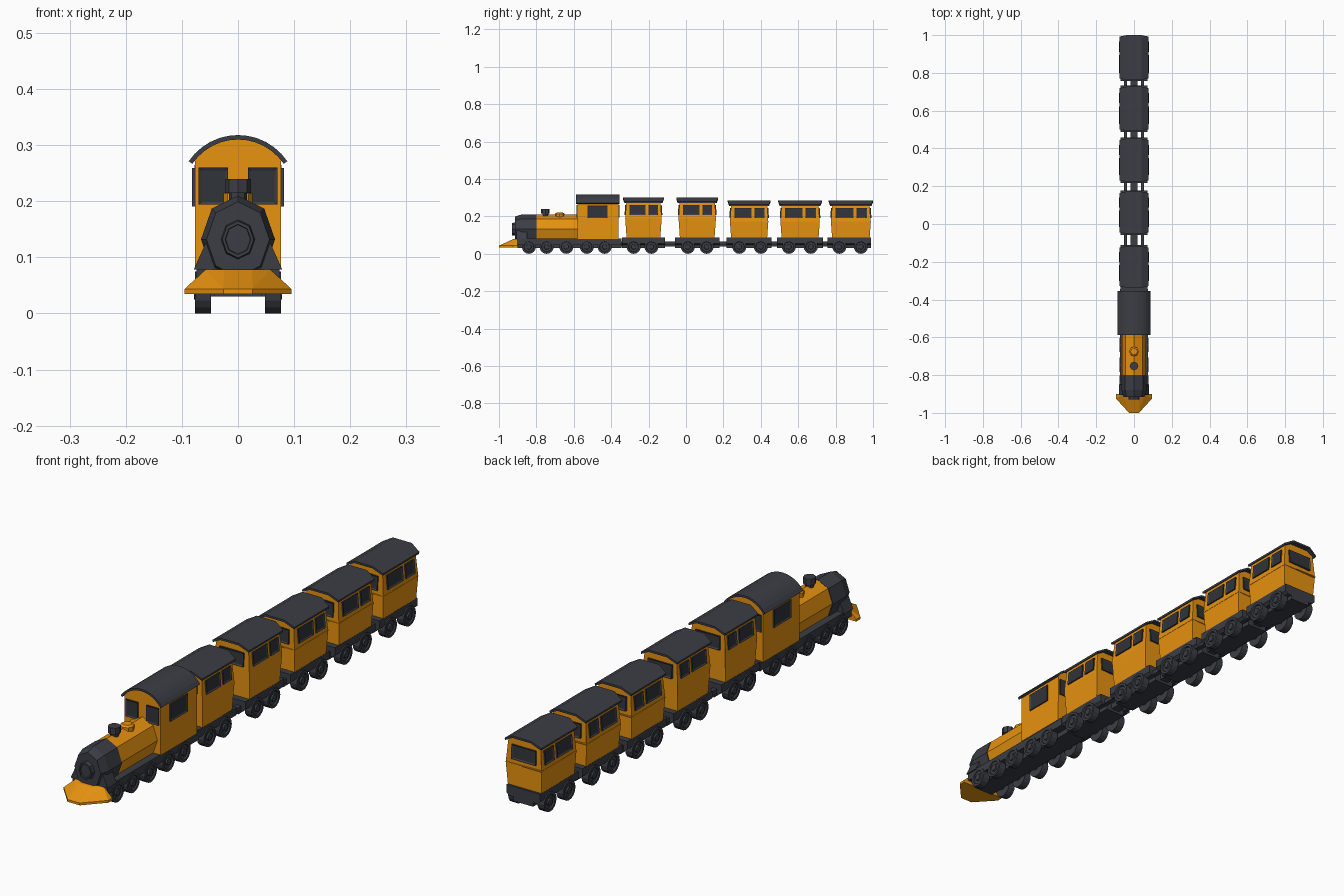
import bpy, bmesh
from math import sin, cos, pi, radians
from mathutils import Vector, Matrix

if "Cube" in bpy.data.objects:
    bpy.data.objects.remove(bpy.data.objects["Cube"])


def material(name, rgb):
    m = bpy.data.materials.new(name)
    m.diffuse_color = (*rgb, 1)
    m.use_nodes = True
    m.node_tree.nodes["Principled BSDF"].inputs["Base Color"].default_value = m.diffuse_color
    return m


ORANGE = material("orange_paint", (0.80, 0.29, 0.005))
DARK = material("dark_metal", (0.045, 0.048, 0.06))
PANE = material("dark_pane", (0.03, 0.033, 0.042))


def finish(name, bm, mat):
    bmesh.ops.recalc_face_normals(bm, faces=bm.faces)
    me = bpy.data.meshes.new(name)
    bm.to_mesh(me)
    bm.free()
    me.materials.append(mat)
    ob = bpy.data.objects.new(name, me)
    bpy.context.collection.objects.link(ob)
    return ob


def loft(name, rings, mat):
    """Skin a stack of equal-length rings of 3D points and cap both ends."""
    bm = bmesh.new()
    rows = [[bm.verts.new(p) for p in r] for r in rings]
    n = len(rows[0])
    for a, b in zip(rows, rows[1:]):
        for i in range(n):
            j = (i + 1) % n
            bm.faces.new((a[i], a[j], b[j], b[i]))
    bm.faces.new(rows[0])
    bm.faces.new(rows[-1])
    return finish(name, bm, mat)


def prism(name, profile, y0, y1, mat, inset=lambda x, z: 0):
    """Extrude an (x, z) profile along y; inset pulls the ends in."""
    return loft(name, [[(x, y0 + inset(x, z), z) for x, z in profile],
                       [(x, y1 - inset(x, z), z) for x, z in profile]], mat)


def box(name, x0, x1, y0, y1, z0, z1, mat):
    return prism(name, [(x0, z0), (x1, z0), (x1, z1), (x0, z1)], y0, y1, mat)


def mirrored(right):
    """Complete a profile listed bottom to top on the +x side."""
    return right + [(-x, z) for x, z in reversed(right)]


def octagons(name, sections, zc, mat):
    """Barrel along y from (y, x radius, z radius) sections."""
    loft(name, [[(rx * sin(k * pi / 4), y, zc + rz * cos(k * pi / 4)) for k in range(8)]
                for y, rx, rz in sections], mat)


def window(name, centre, normal, w, h):
    """Dark framed window with a sunken pane, lying on a wall."""
    n = Vector(normal).normalized()
    u = Vector((0, 0, 1)).cross(n).normalized()
    rot = Matrix((u, n.cross(u), n)).transposed().to_4x4()
    bm = bmesh.new()
    bmesh.ops.create_cube(bm, size=1, matrix=Matrix.Diagonal((w, h, 0.010, 1)))
    bm.normal_update()
    front = [f for f in bm.faces if f.normal.z > 0.9]
    bmesh.ops.inset_region(bm, faces=front, thickness=0.007)
    bmesh.ops.translate(bm, verts=front[0].verts[:], vec=(0, 0, -0.003))
    front[0].material_index = 1
    bm.transform(Matrix.Translation(centre) @ rot)
    finish(name, bm, DARK).data.materials.append(PANE)


def disc(name, x0, x1, y, z, r, hub):
    """Wheel on the x axis with a stepped outer face."""
    s = 1 if x1 > x0 else -1
    steps = [(x0, r), (x1, r), (x1, r * 0.74), (x1 - s * .005, r * 0.68),
             (x1 - s * .005, hub), (x1 + s * .001, hub * 0.9)]
    loft(name, [[(x, y + q * cos(k * pi / 8), z + q * sin(k * pi / 8)) for k in range(16)]
                for x, q in steps], DARK)


def wheelset(prefix, y):
    for side, s in (("left", -1), ("right", 1)):
        disc(f"{prefix}_wheel_{side}", s * 0.048, s * 0.077, y, 0.0375, 0.0375, 0.014)
    box(prefix + "_axle", -0.05, 0.05, y - 0.008, y + 0.008, 0.03, 0.046, DARK)


# cowcatcher
bm = bmesh.new()
for s in (-1, 1):
    for x, y in ((0.095, -0.9), (0.095, -0.925), (0.026, -1.0)):
        for z in (0.035, 0.044):
            bm.verts.new((s * x, y, z))
    bm.verts.new((s * 0.058, -0.9, 0.078))
    bm.verts.new((s * 0.025, -0.925, 0.078))
bmesh.ops.convex_hull(bm, input=bm.verts[:])
bmesh.ops.dissolve_limit(bm, angle_limit=radians(1), verts=bm.verts[:], edges=bm.edges[:])
finish("cowcatcher", bm, ORANGE)

# locomotive chassis and wheels
box("engine_frame", -0.074, 0.074, -0.9, -0.345, 0.05, 0.082, DARK)
box("engine_spine", -0.042, 0.042, -0.9, -0.345, 0.03, 0.055, DARK)
for i, y in enumerate((-0.84, -0.745, -0.64, -0.53, -0.435)):
    wheelset(f"engine_{i + 1}", y)

# boiler, smokebox, door and saddle
octagons("boiler", [(-0.81, .063, .075), (-0.57, .063, .075)], 0.134, ORANGE)
octagons("smokebox", [(-0.80, .066, .078), (-0.88, .066, .078), (-0.915, .056, .067)], 0.132, DARK)
octagons("smokebox_door", [(-0.91, .031, .036), (-0.93, .028, .033), (-0.93, .023, .027),
                           (-0.925, .022, .026)], 0.132, DARK)
prism("smokebox_saddle", mirrored([(0.079, 0.078), (0.058, 0.125)]), -0.905, -0.85, DARK)


# chimney and dome
def stack(name, y, sections, mat):
    loft(name, [[(r * cos(k * pi / 4), y + r * sin(k * pi / 4), z) for k in range(8)]
                for z, r in sections], mat)


stack("chimney", -0.752, [(0.195, .016), (0.215, .016), (0.215, .023), (0.24, .023)], DARK)
stack("dome", -0.675, [(0.19, .026), (0.214, .026), (0.22, .018)], ORANGE)


# cab with arched roof
def arc(r, z, span, n=12):
    return [(r * sin(a), z + r * cos(a)) for a in
            (radians(span * (1 - 2 * k / n)) for k in range(n + 1))]


prism("cab", [(-0.077, 0.08), (0.077, 0.08)] + arc(0.100, 0.212, 50), -0.58, -0.36, ORANGE)
prism("cab_roof", arc(0.106, 0.212, 56) + arc(0.098, 0.212, 56)[::-1], -0.588, -0.355, DARK)
for s in (-1, 1):
    window("cab_side_window", (s * 0.077, -0.473, 0.225), (s, 0, 0), 0.105, 0.068)
    for y, d in ((-0.58, -1), (-0.36, 1)):
        window("cab_end_window", (s * 0.044, y, 0.227), (0, d, 0), 0.052, 0.066)


# passenger cars: (body start, body end, roof top, waist height, wheel positions)
def car(name, y0, y1, top, waist, axles):
    eave = top - 0.025
    end_in = lambda x, z: 0.07 * abs(z - waist)
    body = mirrored([(0.071, 0.08), (0.076, waist), (0.069, eave), (0.038, top - 0.006)])
    prism(name + "_body", body, y0, y1, ORANGE, end_in)
    if waist < 0.18:
        box(name + "_waist_strip", -0.077, 0.077, y0 - .001, y1 + .001, waist - .002, waist + .002, ORANGE)
    outer = [(0.078, eave + 0.004), (0.04, top), (-0.04, top), (-0.078, eave + 0.004)]
    roof = outer + [(x * 0.98, z - 0.008) for x, z in reversed(outer)]
    prism(name + "_roof", roof, y0 - 0.012, y1 + 0.012, DARK,
          lambda x, z: 0.008 if abs(x) > 0.06 else 0)
    # windows: one wide and one narrow per side, one at each end
    h = (eave - waist) * 0.62
    zc = waist + (eave - waist) * 0.52
    xc = 0.0725
    length = y1 - y0
    for s in (-1, 1):
        n = (s * (eave - waist), 0, 0.007)
        window(name + "_wide_window", (s * xc, y0 + length * 0.34, zc), n, length * 0.44, h)
        window(name + "_narrow_window", (s * xc, y0 + length * 0.77, zc), n, length * 0.26, h)
    off = 0.07 * (zc - waist)
    for y, d in ((y0 + off, -1), (y1 - off, 1)):
        window(name + "_end_window", (0, y, zc), (0, d, 0.07), 0.104, h)
    # underframe
    fy0, fy1 = y0 - 0.018, min(y1 + 0.018, 0.99)
    prism(name + "_frame", mirrored([(0.06, 0.046), (0.072, 0.056), (0.072, 0.086)]), fy0, fy1, DARK)
    box(name + "_spine", -0.042, 0.042, fy0, fy1, 0.03, 0.05, DARK)
    for i, y in enumerate(axles):
        wheelset(f"{name}_{i + 1}", y)
    return fy0, fy1


CARS = [(-0.325, -0.13, 0.30, 0.19, (-0.28, -0.185)),
        (-0.04, 0.16, 0.30, 0.19, (0.01, 0.11)),
        (0.235, 0.44, 0.285, 0.172, (0.285, 0.40)),
        (0.505, 0.715, 0.285, 0.172, (0.55, 0.667)),
        (0.775, 0.988, 0.285, 0.172, (0.82, 0.935))]
previous = -0.345
for i, spec in enumerate(CARS):
    start, end = car(f"car_{i + 1}", *spec)
    # coupling: central drawbar with two side buffers
    box(f"coupling_{i + 1}", -0.018, 0.018, previous - .01, start + .01, 0.04, 0.062, DARK)
    for s in (-1, 1):
        box(f"buffer_{i + 1}", s * 0.045 - .009, s * 0.045 + .009, previous - .01, start + .01, 0.05, 0.066, DARK)
    previous = end
